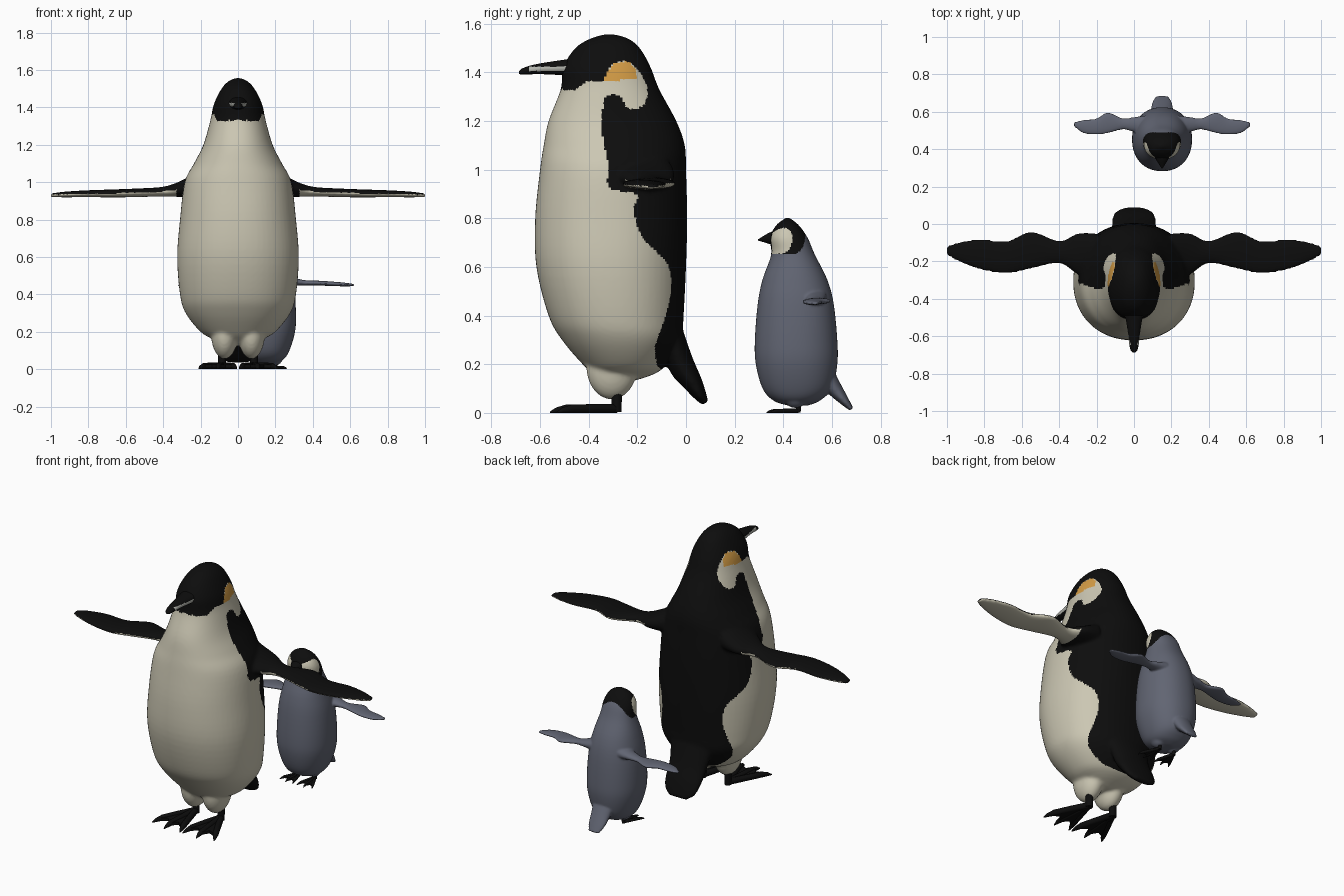
import bpy, bmesh
from math import sin, cos, pi, radians
from mathutils import Vector

cube = bpy.data.objects.get("Cube")
if cube:
    bpy.data.objects.remove(cube)


def material(name, r, g, b):
    m = bpy.data.materials.new(name)
    m.use_nodes = True
    m.diffuse_color = (r, g, b, 1)
    bsdf = next(n for n in m.node_tree.nodes if n.type == 'BSDF_PRINCIPLED')
    bsdf.inputs["Base Color"].default_value = (r, g, b, 1)
    return m


black = material("black", .004, .004, .004)
cream = material("cream", .6, .57, .45)
orange = material("orange", .65, .33, .06)
grey = material("down grey", .12, .13, .17)
pale = material("pale beak stripe", .45, .46, .42)


def spline(points, steps):
    """Catmull-Rom through tuples of any length."""
    out, last = [], len(points) - 1
    for i in range(last):
        quad = [points[max(0, min(last, i + k))] for k in (-1, 0, 1, 2)]
        for s in range(steps):
            t = s / steps
            out.append(tuple(
                b + t / 2 * (c - a + t * (2*a - 5*b + 4*c - d + t * (3*(b - c) + d - a)))
                for a, b, c, d in zip(*quad)))
    return out + [points[-1]]


def inside(y, z, outline):
    hit = False
    for (y0, z0), (y1, z1) in zip(outline, outline[1:] + outline[:1]):
        if (z0 > z) != (z1 > z) and y < (y1 - y0) * (z - z0) / (z1 - z0) + y0:
            hit = not hit
    return hit


def loft(bm, rings, sides=32, power=1):
    """Skin closed rings given as (centre, half axis, half axis)."""
    def bend(v):
        return abs(v) ** power * (1 if v > 0 else -1)
    loops = []
    for c, u, v in rings:
        angles = [2 * pi * i / sides for i in range(sides)]
        loops.append([bm.verts.new(Vector(c) + Vector(u) * bend(cos(a)) + Vector(v) * bend(sin(a)))
                      for a in angles])
    for p, q in zip(loops, loops[1:]):
        for i in range(sides):
            j = (i + 1) % sides
            bm.faces.new((p[i], p[j], q[j], q[i]))
    bm.faces.new(loops[0])
    bm.faces.new(loops[-1])


def finish(bm, name, mats, x=0):
    bmesh.ops.recalc_face_normals(bm, faces=bm.faces[:])
    mesh = bpy.data.meshes.new(name)
    bm.to_mesh(mesh)
    bm.free()
    ob = bpy.data.objects.new(name, mesh)
    ob.location.x = x
    bpy.context.collection.objects.link(ob)
    for m in mats:
        mesh.materials.append(m)
    for p in mesh.polygons:
        p.use_smooth = True
    return ob


def add_trunk(bm, stations):
    """Stations: height, front, back, half width."""
    loft(bm, [((0, (f + b) / 2, z), (max(w, .003), 0, 0), (0, (b - f) / 2, 0))
              for z, f, b, w in spline(stations, 5)], 64, .92)


def add_flippers(bm, stations):
    """Stations: distance out, leading edge, trailing edge, height, half thickness."""
    for side in (-1, 1):
        loft(bm, [((side * x, (f + b) / 2, z), (0, (b - f) / 2, 0), (0, 0, t))
                  for x, f, b, z, t in spline(stations, 5)])


def add_tail(bm, stations):
    """Stations: y, z, half thickness, half width."""
    loft(bm, [((0, y, z), (w, 0, 0), (0, t * .83, t * .55))
              for y, z, t, w in spline(stations, 4)])


def add_thighs(bm, x, y, z, size):
    for side in (-1, 1):
        ball = bmesh.ops.create_uvsphere(bm, u_segments=32, v_segments=16, radius=1)["verts"]
        for v in ball:
            v.co = Vector((side * x, y, z)) + v.co * Vector(size)


def fuse(bm, name, mats, voxel, rule, x=0):
    """Blend the overlapping volumes into one skin and colour it by rule."""
    ob = finish(bm, name, [])
    remesh = ob.modifiers.new("blend", 'REMESH')
    remesh.mode, remesh.voxel_size = 'VOXEL', voxel
    smooth = ob.modifiers.new("soften", 'SMOOTH')
    smooth.factor, smooth.iterations = .5, 5
    skin = bpy.data.meshes.new_from_object(
        ob.evaluated_get(bpy.context.evaluated_depsgraph_get()))
    ob.modifiers.clear()
    ob.data = skin
    ob.location.x = x
    skin.materials.clear()
    for m in mats:
        skin.materials.append(m)
    for p in skin.polygons:
        p.use_smooth = True
        p.material_index = rule(p.center, p.normal)


def make_beak(name, stations, x=0):
    """Stations: y, z, half width, half height."""
    bm = bmesh.new()
    loft(bm, [((0, y, z), (w, 0, 0), (0, 0, h)) for y, z, w, h in spline(stations, 8)], 40)
    return finish(bm, name, [black, pale], x)


def make_foot(name, x, y, side, scale):
    """Ankle, three clawed toes and the scalloped web between them."""
    bm = bmesh.new()
    loft(bm, [((0, 0, z), (r, 0, 0), (0, r, 0)) for z, r in ((.004, .02), (.05, .021), (.12, .022))], 16)
    edge = [Vector((0, .01, 0))]
    for i, turn in enumerate((-16, 5, 27)):
        d = Vector((sin(radians(turn)) * side, -cos(radians(turn)), 0))
        across = Vector((-d.y, d.x, 0))
        loft(bm, [(d * t + Vector((0, 0, h)), across * h, (0, 0, h))
                  for t, h in ((0, .018), (.1, .018), (.21, .017), (.25, .011), (.275, .003))], 12)
        edge.append(d * .24)
        if i < 2:
            mid = radians(turn + 11)
            edge.append(Vector((sin(mid) * side, -cos(mid), 0)) * .195)
    low = [bm.verts.new(p + Vector((0, 0, .006))) for p in edge]
    top = [bm.verts.new(p + Vector((0, 0, .024))) for p in edge]
    bm.faces.new(low)
    bm.faces.new(top)
    for i in range(len(edge)):
        j = (i + 1) % len(edge)
        bm.faces.new((low[i], low[j], top[j], top[i]))
    for v in bm.verts:
        v.co *= scale
    ob = finish(bm, name, [black], x)
    ob.location.y = y
    bpy.ops.object.select_all(action='DESELECT')
    ob.select_set(True)
    bpy.context.view_layer.objects.active = ob
    bpy.ops.object.shade_smooth_by_angle(angle=radians(40))


# Adult body
bm = bmesh.new()
add_trunk(bm, [(.13, -.33, -.22, .05), (.16, -.38, -.13, .13), (.2, -.425, -.08, .2),
               (.3, -.51, -.02, .28), (.4, -.565, -.01, .31), (.6, -.615, 0, .325),
               (.8, -.62, .005, .31), (1, -.6, 0, .285), (1.1, -.585, -.005, .235),
               (1.2, -.565, -.04, .185), (1.33, -.515, -.11, .148), (1.42, -.505, -.145, .128),
               (1.5, -.455, -.19, .088), (1.54, -.39, -.24, .05), (1.557, -.33, -.3, .012)])
add_flippers(bm, [(.2, -.3, -.05, .99, .08), (.3, -.27, -.05, .965, .045),
                  (.4, -.21, -.09, .95, .026), (.55, -.24, -.04, .943, .023),
                  (.68, -.265, -.09, .94, .021), (.82, -.245, -.08, .938, .018),
                  (.93, -.205, -.095, .934, .015), (1.005, -.165, -.12, .93, .009)])
add_tail(bm, [(-.06, .33, .05, .14), (-.02, .2, .055, .12), (.03, .12, .04, .115),
              (.06, .07, .026, .1), (.08, .04, .014, .06)])
add_thighs(bm, .072, -.305, .19, (.072, .105, .135))

# Cream front with the hooked neck patch, and the orange ear spot
bib = [(-.8, -.1), (-.8, 1.33)] + spline(
    [(-.45, 1.33), (-.4, 1.365), (-.335, 1.365), (-.325, 1.4), (-.29, 1.44), (-.23, 1.44),
     (-.19, 1.4), (-.16, 1.34), (-.165, 1.28), (-.2, 1.25), (-.245, 1.255), (-.265, 1.295),
     (-.3, 1.31), (-.335, 1.29), (-.345, 1.2), (-.34, 1.12), (-.32, 1.02), (-.315, .925),
     (-.2, .9), (-.215, .84), (-.19, .74), (-.13, .67), (-.075, .61), (-.06, .52),
     (-.075, .43), (-.1, .35), (-.125, .28), (-.12, .2), (-.09, .17)], 3) + [(-.09, -.1)]
ear = [(-.335, 1.36), (-.33, 1.395), (-.295, 1.437), (-.235, 1.445), (-.205, 1.41),
       (-.2, 1.375), (-.26, 1.37)]


def adult_colour(c, n):
    if abs(c.x) > .33 and .85 < c.z < 1.05:
        return 1 if n.z < 0 else 0
    if inside(c.y, c.z, ear):
        return 2
    return 1 if inside(c.y, c.z, bib) else 0


fuse(bm, "adult_body", [black, cream, orange], .0095, adult_colour)
beak = make_beak("adult_beak", [(-.42, 1.425, .065, .04), (-.5, 1.42, .046, .032),
                                (-.58, 1.416, .033, .024), (-.64, 1.41, .026, .018),
                                (-.675, 1.403, .018, .012), (-.687, 1.399, .006, .005)])
for p in beak.data.polygons:
    if abs(p.center.z - 1.414) < .009 and -.645 < p.center.y < -.49:
        p.material_index = 1

# Chick body
bm = bmesh.new()
add_trunk(bm, [(.03, .42, .5, .03), (.05, .36, .55, .09), (.1, .315, .6, .125),
               (.2, .287, .622, .155), (.3, .283, .622, .16), (.45, .295, .607, .15),
               (.55, .315, .58, .13), (.65, .35, .53, .102), (.72, .345, .5, .094),
               (.77, .37, .465, .068), (.795, .4, .435, .028), (.802, .412, .425, .006)])
add_flippers(bm, [(.09, .48, .58, .475, .035), (.16, .495, .57, .467, .02),
                  (.21, .505, .565, .462, .014), (.29, .485, .597, .46, .013),
                  (.35, .477, .565, .457, .012), (.42, .485, .557, .453, .01),
                  (.47, .52, .545, .45, .006)])
add_tail(bm, [(.57, .17, .035, .07), (.61, .1, .032, .06), (.65, .05, .02, .052),
              (.68, .015, .009, .035)])
add_thighs(bm, .05, .45, .08, (.045, .055, .06))

# Dark cap and pale cheeks
cap = spline([(.2, .665), (.35, .655), (.43, .652), (.455, .655), (.483, .685), (.49, .73),
              (.482, .77), (.47, .85)], 3) + [(.2, .85)]
cheek = spline([(.33, .655), (.33, .71), (.37, .75), (.41, .76), (.435, .735), (.43, .68),
                (.4, .655)], 3)


def chick_colour(c, n):
    if abs(c.x) > .035 and inside(c.y, c.z, cheek):
        return 2
    return 1 if inside(c.y, c.z, cap) else 0


fuse(bm, "chick_body", [grey, black, cream], .0058, chick_colour, .15)
make_beak("chick_beak", [(.38, .72, .045, .032), (.345, .718, .032, .024),
                         (.315, .714, .014, .011), (.297, .711, .003, .003)], .15)

# Feet
for side, label in ((1, "left"), (-1, "right")):
    make_foot("adult_foot_" + label, .085 * side, -.285, side, 1)
    make_foot("chick_foot_" + label, .15 + .05 * side, .462, side, .48)
